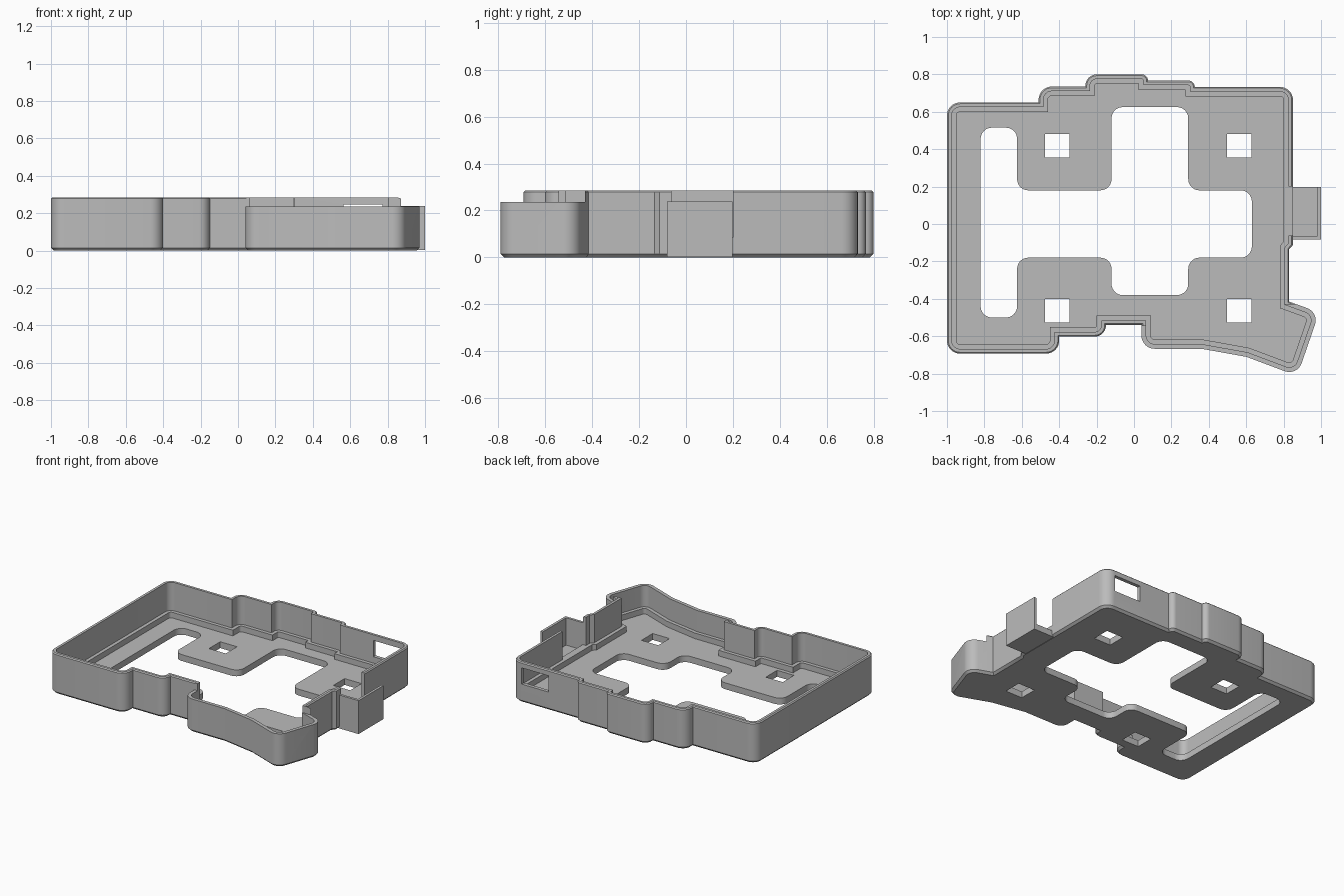
import bpy, bmesh, math
from mathutils import Vector

if "Cube" in bpy.data.objects:
    bpy.data.objects.remove(bpy.data.objects["Cube"])

grey = bpy.data.materials.new("plain grey")
grey.diffuse_color = (0.5, 0.5, 0.5, 1)
grey.use_nodes = True
grey.node_tree.nodes["Principled BSDF"].inputs["Base Color"].default_value = grey.diffuse_color


def offset(pts, d):
    """Move every side of a clockwise outline inward by d."""
    out = []
    n = len(pts)
    for i in range(n):
        p0, p, p1 = (Vector(pts[k % n][:2]) for k in (i - 1, i, i + 1))
        a, b = (p - p0).normalized(), (p1 - p).normalized()
        na, nb = Vector((a.y, -a.x)), Vector((b.y, -b.x))
        q = p + (na + nb) * (d / (1 + na.dot(nb)))
        r = pts[i][2]
        out.append((q.x, q.y, max(r - d, 0.002) if r else 0))
    return out


def rounded(pts, steps=8):
    """Replace each corner (x, y, radius) by an arc."""
    out = []
    n = len(pts)
    for i in range(n):
        p0, p, p1 = (Vector(pts[k % n][:2]) for k in (i - 1, i, i + 1))
        r = pts[i][2]
        if not r:
            out.append(p)
            continue
        u, v = (p0 - p).normalized(), (p1 - p).normalized()
        half = u.angle(v) / 2
        t = r / math.tan(half)
        c = p + (u + v).normalized() * (r / math.sin(half))
        s, e = p + u * t - c, p + v * t - c
        sweep = s.angle(e)
        for k in range(steps + 1):
            f = k / steps
            w = (s * math.sin((1 - f) * sweep) + e * math.sin(f * sweep)) / math.sin(sweep)
            out.append(c + w)
    return out


def loft(name, rings):
    """Closed solid through rings of (points, height)."""
    bm = bmesh.new()
    loops = [[bm.verts.new((p.x, p.y, z)) for p in pts] for pts, z in rings]
    for a, b in zip(loops, loops[1:]):
        for i in range(len(a)):
            j = (i + 1) % len(a)
            bm.faces.new((a[i], a[j], b[j], b[i]))
    bm.faces.new(loops[0])
    bm.faces.new(loops[-1])
    bmesh.ops.recalc_face_normals(bm, faces=bm.faces)
    me = bpy.data.meshes.new(name)
    bm.to_mesh(me)
    bm.free()
    ob = bpy.data.objects.new(name, me)
    bpy.context.collection.objects.link(ob)
    me.materials.append(grey)
    return ob


def box(name, x0, x1, y0, y1, z0, z1):
    pts = [Vector(p) for p in ((x0, y0), (x0, y1), (x1, y1), (x1, y0))]
    return loft(name, [(pts, z0), (pts, z1)])


# Tray outline, clockwise from the back left corner: x, y, corner radius
outline = [
    (-1.0, 0.65, .07), (-0.51, 0.65, 0), (-0.51, 0.735, .07), (-0.26, 0.735, 0),
    (-0.26, 0.80, .06), (0.075, 0.80, .034), (0.075, 0.767, 0), (0.325, 0.767, .034),
    (0.325, 0.733, 0), (0.85, 0.733, .07), (0.85, -0.112, 0), (0.83, -0.135, 0),
    (0.83, -0.415, 0), (0.99, -0.473, .07), (0.873, -0.812, .07), (0.60, -0.71, 0),
    (0.36, -0.667, 0), (0.04, -0.667, .07), (0.04, -0.54, 0), (-0.15, -0.54, 0),
    (-0.15, -0.602, .06), (-0.40, -0.602, 0), (-0.40, -0.693, .07), (-1.0, -0.693, .07),
]
TOP, LEDGE, FLOOR = 0.285, 0.085, 0.045

# Tray body: chamfered foot, wall, rim, inner ledge and floor
section = [(.015, 0), (0, .015), (0, TOP - .007), (.007, TOP), (.025, TOP),
           (.025, LEDGE), (.05, LEDGE), (.05, FLOOR)]
tray = loft("tray", [(rounded(offset(outline, d)), z) for d, z in section])

# Large rounded floor opening
opening = [(-.82, -.50), (-.82, .515), (-.625, .515), (-.625, .18), (-.12, .18),
           (-.12, .625), (.29, .625), (.29, .18), (.63, .18), (.63, -.18), (.29, -.18),
           (.29, -.38), (-.12, -.38), (-.12, -.18), (-.625, -.18), (-.625, -.50)]
ring = rounded([(x, y, .06) for x, y in opening])
cutters = [loft("opening_cutter", [(ring, -.1), (ring, .2)])]

# Four square floor holes
for x in (-.41, .563):
    for y in (.418, -.463):
        cutters.append(box("hole_cutter", x - .066, x + .066, y - .063, y + .063, -.1, .2))

# Back window, lowered front right wall, gap beside the side bay
cutters += [
    box("window_cutter", .563, .772, .66, .85, .13, .245),
    box("low_wall_cutter", .03, 1.1, -.95, -.545, .235, .4),
    box("low_corner_cutter", .07, 1.1, -.60, -.43, .235, .4),
    box("bay_cutter", .81, .95, -.062, .20, LEDGE, .4),
]
bpy.context.view_layer.objects.active = tray
for c in cutters:
    m = tray.modifiers.new("cut", 'BOOLEAN')
    m.operation, m.solver, m.object = 'DIFFERENCE', 'EXACT', c
    bpy.ops.object.modifier_apply(modifier=m.name)
for c in cutters:
    bpy.data.objects.remove(c)

# Side bay, open toward the back
box("bay_floor", .83, 1.0, -.082, .198, .002, FLOOR)
box("bay_outer_wall", .982, 1.0, -.082, .198, .04, .238)
box("bay_front_wall", .828, .985, -.082, -.064, .04, .238)

# Smooth rounded corners, keep hard edges
bpy.ops.object.select_all(action='DESELECT')
tray.select_set(True)
bpy.ops.object.shade_smooth_by_angle(angle=math.radians(30))
